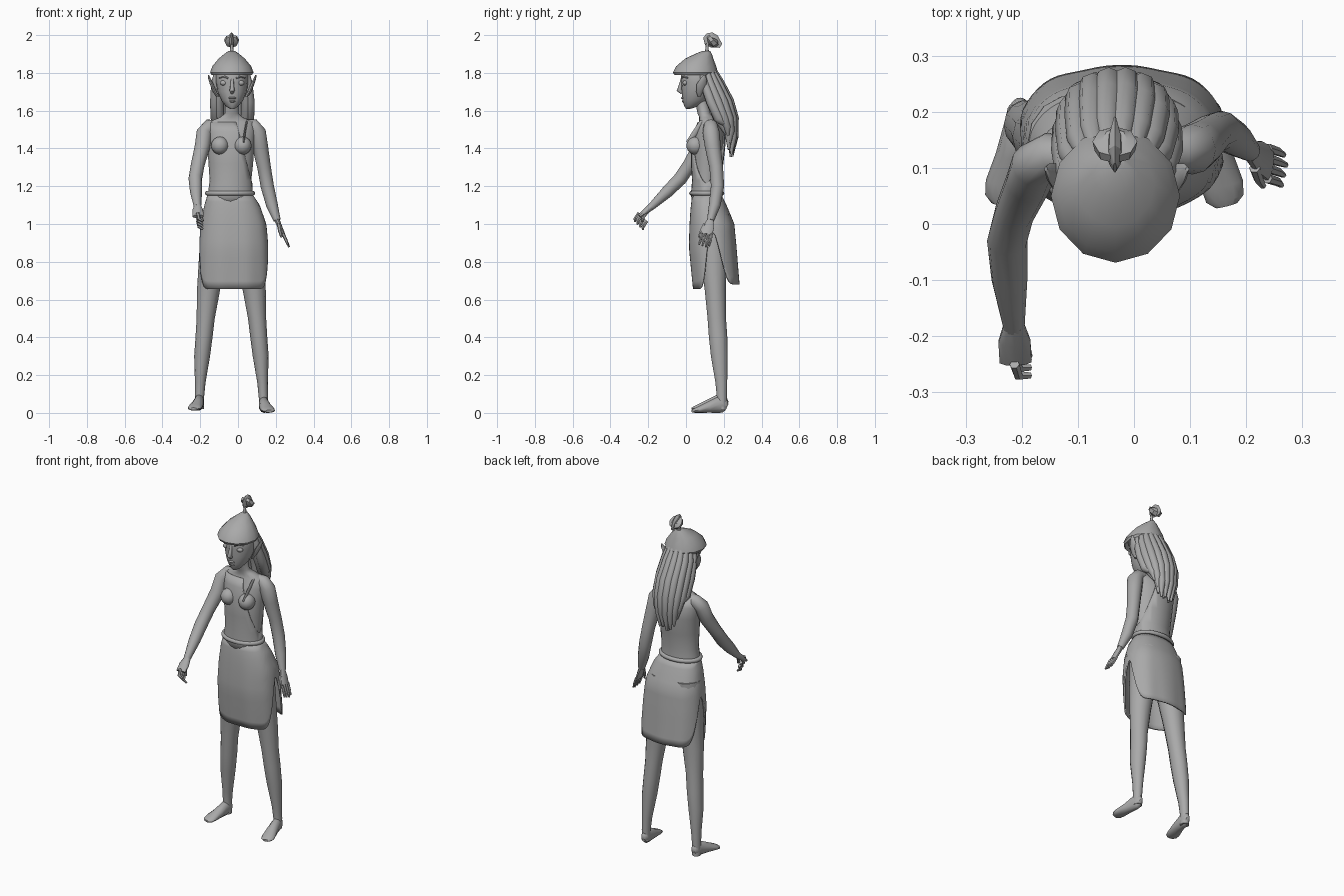
import bpy, bmesh, math, random
from mathutils import Vector

random.seed(4)
clay = bpy.data.materials.new("plain grey")
clay.diffuse_color = (0.4, 0.4, 0.4, 1)
CX = -0.035  # centre line of the leaning body


def finish(name, bm, angle=50):
    bmesh.ops.recalc_face_normals(bm, faces=bm.faces[:])
    me = bpy.data.meshes.new(name)
    bm.to_mesh(me)
    bm.free()
    ob = bpy.data.objects.new(name, me)
    bpy.context.collection.objects.link(ob)
    me.materials.append(clay)
    bpy.ops.object.select_all(action='DESELECT')
    ob.select_set(True)
    bpy.context.view_layer.objects.active = ob
    bpy.ops.object.shade_smooth_by_angle(angle=math.radians(angle))
    return ob


def loft(name, pts, n=14, ref=None, cap=True, angle=50, done=True):
    """Skin ellipses (x, y, z, ru[, rv]); horizontal, or across the path if ref is given."""
    bm = bmesh.new()
    rings = []
    P = [Vector(p[:3]) for p in pts]
    for i, p in enumerate(pts):
        u, v = Vector((1, 0, 0)), Vector((0, 1, 0))
        if ref:
            t = (P[min(i + 1, len(P) - 1)] - P[max(i - 1, 0)]).normalized()
            u = t.cross(Vector(ref)).normalized()
            v = u.cross(t)
        ring = []
        for k in range(n):
            a = 2 * math.pi * k / n
            ring.append(bm.verts.new(P[i] + u * p[3] * math.cos(a) + v * p[-1] * math.sin(a)))
        rings.append(ring)
    for a, b in zip(rings, rings[1:]):
        for k in range(n):
            bm.faces.new((a[k], a[(k + 1) % n], b[(k + 1) % n], b[k]))
    if cap:
        bm.faces.new(rings[0])
        bm.faces.new(rings[-1])
    return finish(name, bm, angle) if done else bm


def ball(name, c, r, rot=0):
    bm = bmesh.new()
    bmesh.ops.create_uvsphere(bm, u_segments=12, v_segments=8, radius=1)
    ob = finish(name, bm)
    ob.location, ob.scale, ob.rotation_euler = c, r, (rot, 0, 0)
    return ob


# torso and neck
torso = [(-.04, .11, 1.1, .12, .075), (-.04, .108, 1.17, .112, .075), (-.037, .108, 1.23, .107, .07),
         (CX, .112, 1.32, .115, .08), (CX, .118, 1.42, .122, .085), (CX, .125, 1.49, .13, .077),
         (CX, .12, 1.54, .12, .052), (CX, .11, 1.565, .06, .04), (-.033, .095, 1.585, .036, .034),
         (-.032, .08, 1.66, .034, .033)]
loft("torso", torso, 20)
for s in (-1, 1):
    ball("breast", (CX + s * .06, .05, 1.415), (.047, .048, .048), .2)

# wrapped tunic: shell around the torso cut on a diagonal
bm = loft("", [(x, y, z, a + .006, b + .006) for x, y, z, a, b in torso[:7]], 24, cap=False, done=False)
bmesh.ops.bisect_plane(bm, geom=bm.verts[:] + bm.edges[:] + bm.faces[:], plane_co=(-.01, 0, 1.54),
                       plane_no=(.34, 0, .09), clear_outer=True)
sol = finish("tunic", bm).modifiers.new("thickness", 'SOLIDIFY')
sol.thickness = .006
loft("shoulder_strap", [(.06, .14, 1.54, .014, .005), (.045, .08, 1.535, .014, .005),
                        (.035, .045, 1.48, .014, .005), (.03, .01, 1.43, .012, .005)], 8, (1, 0, 0))

# belt
bm = bmesh.new()
rings = []
for i in range(28):
    a = 2 * math.pi * i / 28
    d = Vector((math.cos(a) * .12, math.sin(a) * .08, 0))
    c = Vector((-.042, .11, 1.163)) + d
    rings.append([bm.verts.new(c + d.normalized() * .013 * math.cos(b) + Vector((0, 0, .013 * math.sin(b))))
                  for b in [2 * math.pi * k / 8 for k in range(8)]])
for i in range(28):
    for k in range(8):
        bm.faces.new((rings[i][k], rings[i - 1][k], rings[i - 1][(k + 1) % 8], rings[i][(k + 1) % 8]))
finish("belt", bm)

# skirt with a slit at each side: z, x range, y range
prof = [(1.16, -.16, .075, .035, .185), (1.1, -.178, .115, .025, .215), (1.0, -.198, .15, .018, .255),
        (.88, -.207, .162, .014, .266), (.76, -.21, .166, .025, .275), (.65, -.208, .165, .036, .284)]


def skirt_at(z):
    for a, b in zip(prof, prof[1:]):
        if z >= b[0] - 1e-6:
            f = (a[0] - z) / (a[0] - b[0])
            return [p + (q - p) * f for p, q in zip(a, b)]
    return prof[-1]


bm = bmesh.new()
N, R = 64, 12
grid = []
for i in range(N):
    a = 2 * math.pi * i / N
    c, s = math.cos(a), math.sin(a)
    low = (.655 if s < 0 else .68) + .28 * abs(c) ** 16
    col = []
    for j in range(R + 1):
        t = j / R
        _, x0, x1, y0, y1 = skirt_at(1.16 + (low - 1.16) * t)
        w = 1 + .018 * t * math.sin(9 * a)  # soft folds
        q = .85  # slightly boxy outline
        col.append(bm.verts.new(((x0 + x1) / 2 + (x1 - x0) / 2 * math.copysign(abs(c) ** q, c),
                                 (y0 + y1) / 2 + (y1 - y0) / 2 * w * math.copysign(abs(s) ** q, s),
                                 1.16 + (low - 1.16) * t)))
    grid.append(col)
for i in range(N):
    for j in range(R):
        bm.faces.new((grid[i][j], grid[i - 1][j], grid[i - 1][j + 1], grid[i][j + 1]))
sol = finish("skirt", bm).modifiers.new("thickness", 'SOLIDIFY')
sol.thickness = .008

# legs and feet
leg = [(.075, .14, 1.05, .08, .09), (.095, .145, .85, .075, .075), (.121, .155, .65, .061, .057),
       (.136, .163, .5, .048, .05), (.145, .17, .4, .045, .05), (.155, .176, .3, .042, .045),
       (.165, .187, .16, .028, .032), (.169, .19, .08, .024, .027), (.169, .19, .02, .024, .026)]
foot = [(.168, .217, .03, .012, .018), (.168, .205, .036, .022, .036), (.171, .175, .044, .026, .044),
        (.18, .12, .03, .032, .03), (.192, .07, .018, .038, .018), (.197, .045, .012, .034, .012),
        (.2, .033, .009, .02, .007)]
for s, lift in ((-1, .012), (1, 0)):
    loft("leg", [(CX + s * x, y, z, a, b) for x, y, z, a, b in leg], 14)
    loft("foot", [(CX + s * x, y, z + lift, a, b) for x, y, z, a, b in foot], 12, (0, 0, 1))

# arms
loft("raised_arm", [(-.1, .125, 1.52, .03), (-.15, .125, 1.518, .038), (-.178, .105, 1.485, .042),
                    (-.188, .075, 1.41, .041), (-.213, .02, 1.315, .036), (-.226, -.03, 1.24, .036),
                    (-.222, -.1, 1.17, .032), (-.214, -.185, 1.09, .019)], 12, (0, 1, 0))
loft("hanging_arm", [(.03, .13, 1.525, .03), (.08, .13, 1.52, .038), (.103, .133, 1.485, .045),
                     (.117, .142, 1.41, .042), (.138, .16, 1.3, .036), (.155, .167, 1.2, .035),
                     (.18, .152, 1.1, .031), (.207, .13, 1.02, .019)], 12, (0, 1, 0))

# hands: a palm, four fingers and a thumb
loft("raised_palm", [(-.214, -.18, 1.095, .019), (-.213, -.21, 1.07, .016, .03),
                     (-.211, -.245, 1.04, .012, .03)], 10, (1, 0, 0))
loft("hanging_palm", [(.207, .13, 1.02, .014, .018), (.222, .12, .985, .012, .03),
                      (.24, .108, .945, .01, .032)], 10, (0, 1, 0))
for k in range(4):
    y, z = -.262 + .014 * k, 1.048 - .014 * k
    loft("raised_finger", [(-.213, y + .012, z + .01, .009), (-.206, y - .008, z - .022, .009),
                           (-.185, y - .008, z - .034, .006)], 6, (0, 1, 0))
    y = .135 - .018 * k
    loft("hanging_finger", [(.238, y, .95, .009), (.256, y - .006, .91, .008),
                            (.271 - .004 * abs(k - 1), y - .012, .878 + .006 * abs(k - 1), .005)], 6, (0, 1, 0))
loft("raised_thumb", [(-.208, -.2, 1.07, .01), (-.196, -.225, 1.04, .009), (-.186, -.235, 1.015, .006)], 6, (0, 1, 0))
loft("hanging_thumb", [(.215, .1, 1.0, .01), (.222, .08, .96, .009), (.23, .068, .93, .006)], 6, (0, 1, 0))

# head and face
loft("head", [(-.031, .012, 1.61, .012, .012), (-.031, .028, 1.622, .032, .036), (-.031, .047, 1.655, .058, .066),
              (-.031, .058, 1.70, .077, .08), (-.031, .065, 1.75, .085, .09), (-.031, .065, 1.81, .084, .092),
              (-.031, .07, 1.86, .05, .05)], 16)
loft("nose", [(-.031, -.02, 1.765, .008), (-.031, -.03, 1.73, .01), (-.031, -.036, 1.708, .014),
              (-.031, -.02, 1.695, .009)], 8, (1, 0, 0))
ball("upper_lip", (-.031, -.015, 1.667), (.021, .012, .007))
ball("lower_lip", (-.031, -.01, 1.65), (.018, .012, .007))
for s in (-1, 1):
    ball("eye", (-.031 + s * .045, -.004, 1.747), (.02, .014, .014))
    loft("eyebrow", [(-.031 + s * .022, -.024, 1.772, .005), (-.031 + s * .045, -.014, 1.782, .006),
                     (-.031 + s * .068, .008, 1.774, .004)], 6, (0, 0, 1))
    loft("ear", [(-.031 + s * .076, .07, 1.675, .008, .008), (-.031 + s * .092, .072, 1.70, .01, .018),
                 (-.031 + s * .108, .082, 1.74, .01, .026), (-.031 + s * .12, .092, 1.77, .007, .016),
                 (-.031 + s * .126, .098, 1.79, .003, .004)], 8)

# hair locks in an inner and an outer layer
for layer, count, reach in ((0, 6, .8), (1, 10, 1)):
    for i in range(count):
        a = math.radians(4 + 172 * i / (count - 1))
        c, s = math.cos(a) * reach, math.sin(a) * reach
        end = 1.5 - .13 * math.sin(a) + random.uniform(-.03, .03)
        loft("hair_lock", [(-.033 + .075 * c, .08 + .07 * s, 1.81, .016), (-.033 + .086 * c, .09 + .09 * s, 1.75, .023),
                           (-.03 + .092 * c, .125 + .105 * s, 1.65, .026), (-.03 + .09 * c, .165 + .09 * s, 1.56, .026),
                           (-.03 + .08 * c, .195 + .062 * s, (1.56 + end) / 2, .021),
                           (-.03 + .072 * c, .21 + .035 * s, end, .006)], 8, (1, 0, 0))

# hat, stalk and tilted cap on top
loft("hat", [(-.033, .055, 1.81, .095, .098), (-.033, .05, 1.79, .108, .112), (-.033, .05, 1.803, .115, .119),
             (-.033, .054, 1.835, .103, .106), (-.033, .07, 1.875, .07, .075), (-.033, .092, 1.9, .04, .045),
             (-.033, .108, 1.917, .016, .02)], 12, angle=40)
loft("hat_stalk", [(-.033, .11, 1.9, .011), (-.033, .112, 1.94, .008), (-.033, .118, 1.975, .011)], 8)
loft("stalk_cap", [(-.034, .12, 1.956, .012, .012), (-.034, .13, 1.963, .037, .036),
                   (-.034, .147, 1.975, .039, .04), (-.034, .15, 1.982, .022, .022)], 8, (1, 0, 0), angle=30
     ).rotation_euler = (0, 0, 0)
loft("cap_flap", [(-.034, .1, 1.997, .015, .003), (-.034, .12, 1.982, .038, .014), (-.034, .15, 1.966, .036, .013),
                  (-.034, .185, 1.943, .012, .003)], 8, (1, 0, 0), angle=30)
